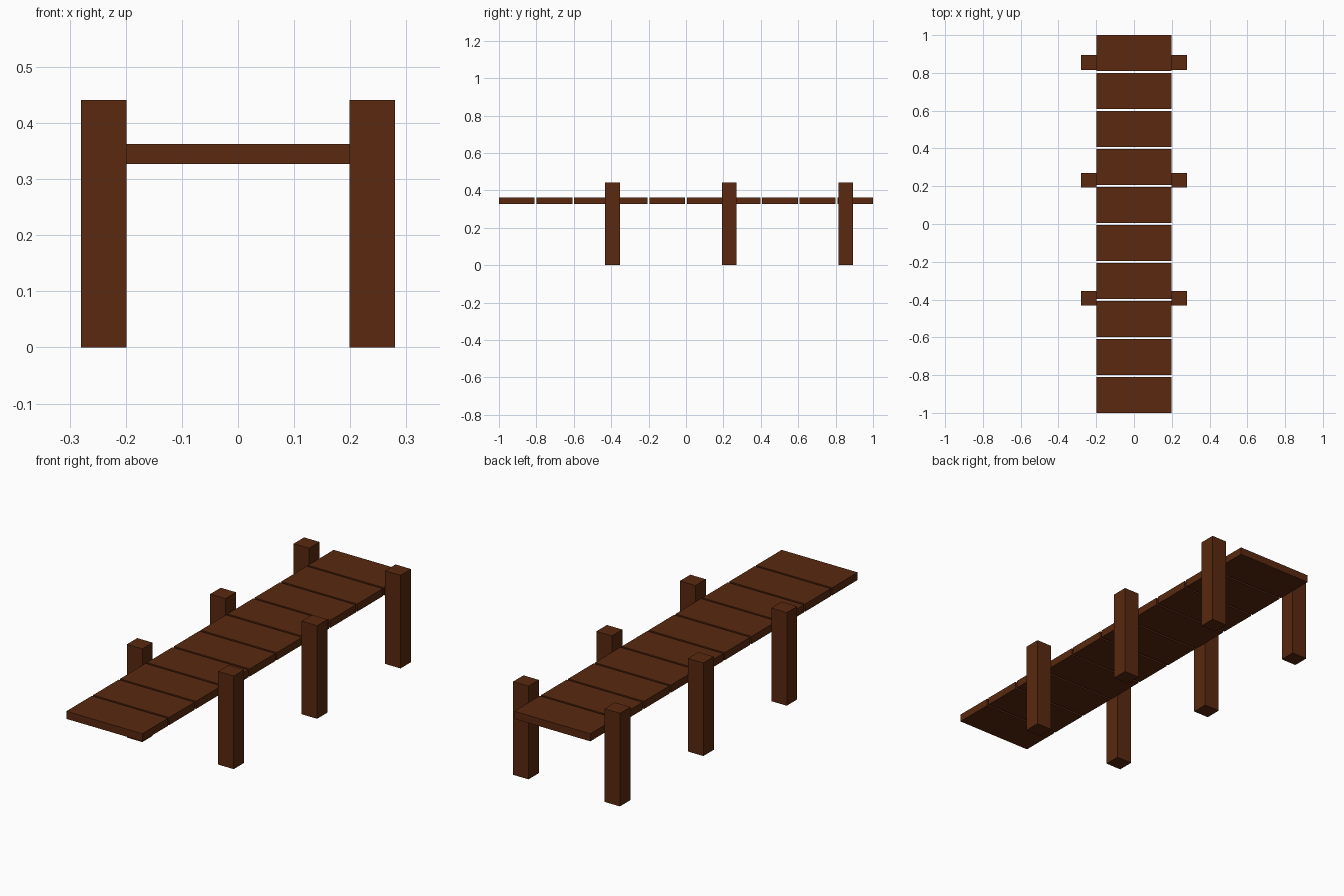
import bpy

if "Cube" in bpy.data.objects:
    bpy.data.objects.remove(bpy.data.objects["Cube"])

wood = bpy.data.materials.new("dark_wood")
wood.diffuse_color = (0.10, 0.022, 0.005, 1)
wood.use_nodes = True
wood.node_tree.nodes["Principled BSDF"].inputs["Base Color"].default_value = wood.diffuse_color


def box(name, lo, hi):
    """Axis-aligned box between two corners."""
    bpy.ops.mesh.primitive_cube_add(size=1)
    ob = bpy.context.object
    ob.name = name
    ob.location = [(a + b) / 2 for a, b in zip(lo, hi)]
    ob.scale = [b - a for a, b in zip(lo, hi)]
    bpy.ops.object.transform_apply(location=False, rotation=False, scale=True)
    ob.data.materials.append(wood)
    return ob


# Deck planks, laid across the walkway with narrow gaps
COUNT, GAP = 10, 0.01
plank_w = (2 - GAP * (COUNT - 1)) / COUNT
for i in range(COUNT):
    y = -1 + i * (plank_w + GAP)
    box(f"deck_plank_{i + 1}", (-0.199, y, 0.327), (0.199, y + plank_w, 0.363))

# Posts in pairs along both sides
HALF = 0.039
for i in range(3):
    y = -0.393 + i * 0.624
    box(f"left_post_{i + 1}", (-0.28, y - HALF, 0), (-0.199, y + HALF, 0.441))
    box(f"right_post_{i + 1}", (0.199, y - HALF, 0), (0.28, y + HALF, 0.441))
